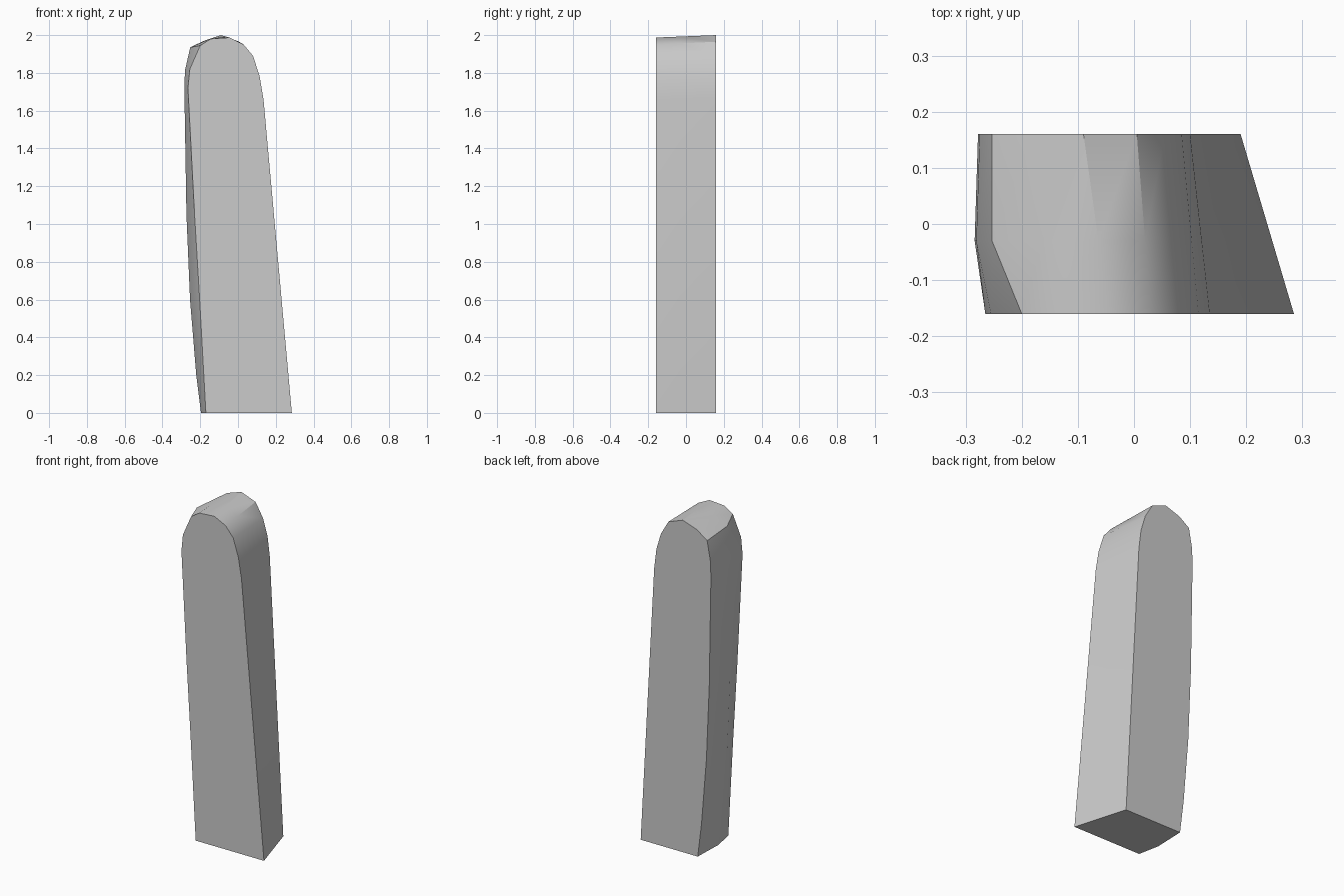
import bpy
import bmesh
import math

cube = bpy.data.objects.get("Cube")
if cube:
    bpy.data.objects.remove(cube)

# One plain grey for the whole slab
grey = bpy.data.materials.new("stone_grey")
grey.use_nodes = True
colour = (0.6, 0.6, 0.6, 1)
grey.diffuse_color = colour
grey.node_tree.nodes["Principled BSDF"].inputs["Base Color"].default_value = colour

# Matching front and back outlines (x, z), from the foot of the -x side over the top
DEPTH = 0.16
front = [(-.17, 0), (-.181, .2), (-.203, .6), (-.23, 1.05), (-.265, 1.72),
         (-.255, 1.82), (-.2, 1.945), (-.145, 1.98), (-.045, 1.987),
         (.03, 1.95), (.08, 1.89), (.115, 1.78), (.135, 1.66), (.285, 0)]
back = [(-.19, 0), (-.215, .2), (-.248, .6), (-.267, 1.05), (-.278, 1.7),
        (-.275, 1.8), (-.253, 1.92), (-.185, 1.968), (-.09, 2),
        (.005, 1.965), (.055, 1.88), (.085, 1.78), (.1, 1.66), (.19, 0)]

# Middle section: even blend, bulging outwards along the -x side
MID_Y, FOLD = -0.03, 6
blend = (MID_Y + DEPTH) / (2 * DEPTH)
middle = []
for i, (f, b) in enumerate(zip(front, back)):
    x, z = (p + (q - p) * blend for p, q in zip(f, b))
    if i <= FOLD:
        x = min(f[0], b[0]) - (0 if i == FOLD else 0.006)
    middle.append((x, z))

# Loft the three sections and cap the ends
bm = bmesh.new()
rows = []
for y, outline in ((-DEPTH, front), (MID_Y, middle), (DEPTH, back)):
    rows.append([bm.verts.new((x, y, z)) for x, z in outline])
for a, b in zip(rows, rows[1:]):
    for i in range(len(a) - 1):
        bm.faces.new((a[i], a[i + 1], b[i + 1], b[i]))
bm.faces.new(rows[0])
bm.faces.new(rows[2])
bm.faces.new([r[0] for r in rows] + [r[-1] for r in reversed(rows)])
bmesh.ops.recalc_face_normals(bm, faces=bm.faces[:])

mesh = bpy.data.meshes.new("rounded_slab")
bm.to_mesh(mesh)
bm.free()
mesh.materials.append(grey)
slab = bpy.data.objects.new("rounded_slab", mesh)
bpy.context.collection.objects.link(slab)

# Smooth the rounded band, keep the rims and the upper fold crisp
bpy.context.view_layer.objects.active = slab
slab.select_set(True)
bpy.ops.object.shade_smooth_by_angle(angle=math.radians(33))
